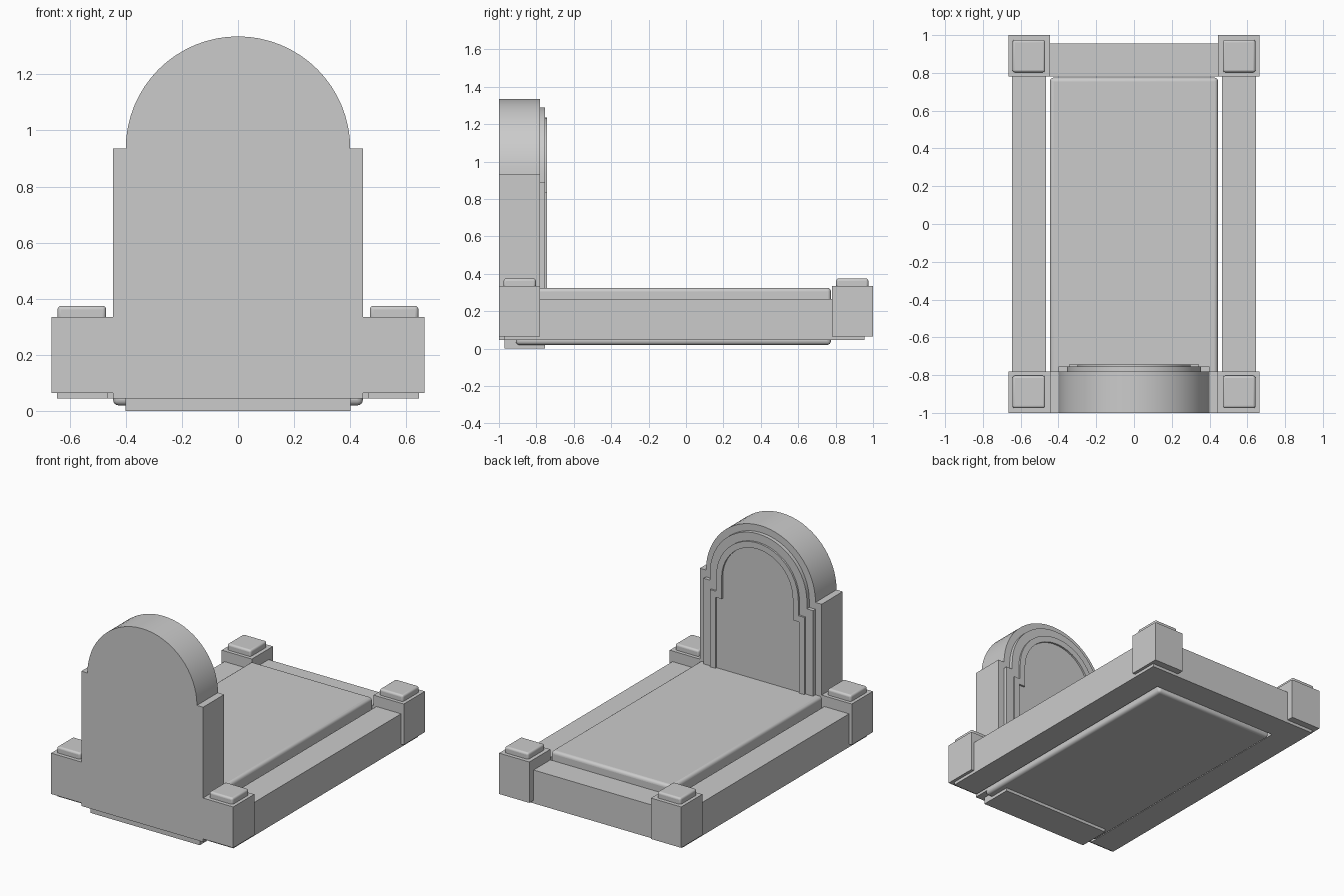
import bpy, bmesh, math

cube = bpy.data.objects.get("Cube")
if cube:
    bpy.data.objects.remove(cube, do_unlink=True)

stone = bpy.data.materials.new("grey_stone")
stone.use_nodes = True
GREY = (0.6, 0.6, 0.6, 1)
stone.diffuse_color = GREY
stone.node_tree.nodes["Principled BSDF"].inputs["Base Color"].default_value = GREY


def finish(name, bm, bevel=0):
    bmesh.ops.recalc_face_normals(bm, faces=bm.faces)
    mesh = bpy.data.meshes.new(name)
    bm.to_mesh(mesh)
    bm.free()
    mesh.materials.append(stone)
    obj = bpy.data.objects.new(name, mesh)
    bpy.context.collection.objects.link(obj)
    if bevel:
        mod = obj.modifiers.new("rounded_edges", 'BEVEL')
        mod.width, mod.segments = bevel, 4
    bpy.ops.object.select_all(action='DESELECT')
    obj.select_set(True)
    bpy.context.view_layer.objects.active = obj
    bpy.ops.object.shade_smooth_by_angle(angle=math.radians(35))
    return obj


def box(name, x, y, z, bevel=0):
    bm = bmesh.new()
    bmesh.ops.create_cube(bm, size=1)
    for v in bm.verts:
        for i, (lo, hi) in enumerate((x, y, z)):
            v.co[i] = (lo + hi) / 2 + v.co[i] * (hi - lo)
    return finish(name, bm, bevel)


def arch_outline(inset, bottom):
    """Shouldered arch, shrunk evenly by inset."""
    body, radius, centre = 0.445 - inset, 0.4 - inset, 0.935
    shoulder = centre - inset
    pts = [(body, bottom), (body, shoulder), (radius, shoulder)]
    if inset:
        pts.append((radius, centre))
    steps = 32
    for i in range(1, steps):
        a = math.pi * i / steps
        pts.append((radius * math.cos(a), centre + radius * math.sin(a)))
    if inset:
        pts.append((-radius, centre))
    return pts + [(-radius, shoulder), (-body, shoulder), (-body, bottom)]


def arch_slab(name, inset, bottom, y0, y1):
    bm = bmesh.new()
    face = bm.faces.new([bm.verts.new((x, y0, z)) for x, z in arch_outline(inset, bottom)])
    new = bmesh.ops.extrude_face_region(bm, geom=[face])["geom"]
    bmesh.ops.translate(bm, vec=(0, y1 - y0, 0),
                        verts=[g for g in new if isinstance(g, bmesh.types.BMVert)])
    return finish(name, bm)


def arch_frame(name, outer, inner, bottom, y0, y1):
    """Raised moulding between two arch outlines, open at the foot."""
    bm = bmesh.new()
    loops = [[bm.verts.new((x, y, z)) for x, z in arch_outline(inset, bottom)]
             for inset, y in ((outer, y0), (outer, y1), (inner, y1), (inner, y0))]
    for a, b in zip(loops, loops[1:] + loops[:1]):
        for i in range(len(a) - 1):
            bm.faces.new((a[i], a[i + 1], b[i + 1], b[i]))
    for end in (0, -1):
        bm.faces.new([loop[end] for loop in loops])
    return finish(name, bm)


# Headstone: broad back, stepped panel and thin moulding
arch_slab("headstone", 0, 0.045, -1, -0.78)
arch_slab("headstone_panel", 0.045, 0, -0.97, -0.755)
arch_frame("headstone_moulding", 0.1, 0.14, 0.3, -0.756, -0.743)

# Grave cover
box("cover_slab", (-0.445, 0.445), (-0.91, 0.775), (0.02, 0.325), 0.02)

# Kerb rails
box("end_rail", (-0.465, 0.465), (0.78, 0.955), (0.045, 0.265))
for side, s in (("left", 1), ("right", -1)):
    box(side + "_rail", sorted((s * 0.465, s * 0.645)), (-0.97, 0.955), (0.045, 0.265))
    # Corner posts with rounded caps
    for end, t in (("front", -1), ("back", 1)):
        box(f"{end}_{side}_post", sorted((s * 0.445, s * 0.665)),
            sorted((t * 0.78, t)), (0.065, 0.335))
        box(f"{end}_{side}_cap", sorted((s * 0.47, s * 0.643)),
            sorted((t * 0.803, t * 0.975)), (0.32, 0.375), 0.013)
